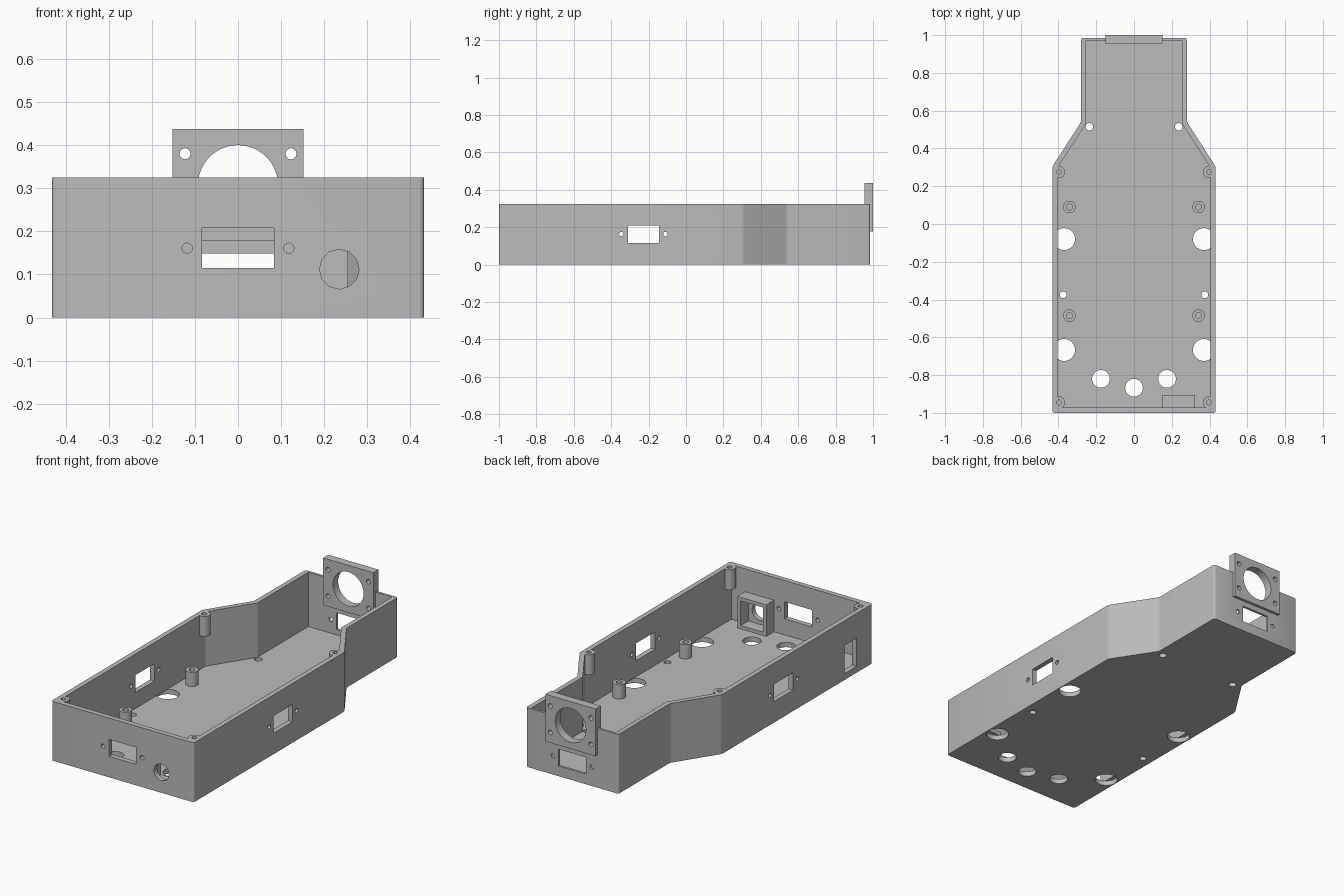
import bpy, bmesh, math
from mathutils import Matrix, Vector

if "Cube" in bpy.data.objects:
    bpy.data.objects.remove(bpy.data.objects["Cube"], do_unlink=True)

GREY = bpy.data.materials.new("plain grey")
GREY.use_nodes = True
COLOUR = (0.5, 0.5, 0.5, 1)
GREY.diffuse_color = COLOUR
GREY.node_tree.nodes["Principled BSDF"].inputs["Base Color"].default_value = COLOUR

HEIGHT, FLOOR = 0.325, 0.027
AXES = {"X": Matrix.Rotation(math.pi / 2, 4, "Y"),
        "Y": Matrix.Rotation(math.pi / 2, 4, "X"),
        "Z": Matrix.Identity(4)}


def add_box(bm, x0, x1, y0, y1, z0, z1):
    centre = Vector((x0 + x1, y0 + y1, z0 + z1)) / 2
    size = Matrix.Diagonal((x1 - x0, y1 - y0, z1 - z0, 1))
    bmesh.ops.create_cube(bm, size=1, matrix=Matrix.Translation(centre) @ size)


def add_rod(bm, centre, radius, length, axis="Z", sides=24):
    bmesh.ops.create_cone(bm, cap_ends=True, segments=sides, radius1=radius, radius2=radius,
                          depth=length, matrix=Matrix.Translation(centre) @ AXES[axis])


def add_prism(bm, outline, z0, z1, round_off=0):
    face = bm.faces.new([bm.verts.new((x, y, z0)) for x, y in outline])
    top = bmesh.ops.extrude_face_region(bm, geom=[face])["geom"]
    bmesh.ops.translate(bm, vec=(0, 0, z1 - z0),
                        verts=[v for v in top if isinstance(v, bmesh.types.BMVert)])
    if round_off:
        upright = [e for e in bm.edges if abs(e.verts[0].co.z - e.verts[1].co.z) > 0.1]
        bmesh.ops.bevel(bm, geom=upright, offset=round_off, segments=3,
                        profile=0.5, affect="EDGES")


def finish(bm, name):
    bmesh.ops.recalc_face_normals(bm, faces=bm.faces)
    mesh = bpy.data.meshes.new(name)
    bm.to_mesh(mesh)
    bm.free()
    mesh.materials.append(GREY)
    obj = bpy.data.objects.new(name, mesh)
    bpy.context.collection.objects.link(obj)
    return obj


def cut(obj, bm):
    cutter = finish(bm, "cutter")
    cutter.hide_render = True
    mod = obj.modifiers.new("cut", "BOOLEAN")
    mod.operation, mod.solver, mod.object = "DIFFERENCE", "EXACT", cutter
    bpy.context.view_layer.objects.active = obj
    bpy.ops.object.modifier_apply(modifier=mod.name)
    bpy.data.objects.remove(cutter, do_unlink=True)


def smooth(obj):
    bpy.ops.object.select_all(action="DESELECT")
    obj.select_set(True)
    bpy.context.view_layer.objects.active = obj
    bpy.ops.object.shade_smooth_by_angle(angle=math.radians(32))


def mirrored(half):
    return half + [(-x, y) for x, y in reversed(half)]


# Tray shell: wide body tapering to a narrow neck
shell = bmesh.new()
add_prism(shell, mirrored([(0.432, -1), (0.432, 0.305), (0.28, 0.54), (0.28, 0.985)]),
          0, HEIGHT, 0.012)
tray = finish(shell, "tray")
hollow = bmesh.new()
add_prism(hollow, mirrored([(0.405, -0.972), (0.405, 0.297), (0.254, 0.531), (0.254, 0.972)]),
          FLOOR, HEIGHT + 0.1)
cut(tray, hollow)

POSTS = [(s * 0.397, y) for s in (-1, 1) for y in (-0.945, 0.275)]
STANDOFFS = [(s * 0.342, y) for s in (-1, 1) for y in (-0.485, 0.09)]


def add_fan_holes(bm):
    add_rod(bm, (0, 0.98, 0.307), 0.093, 0.1, "Y", 48)
    for x in (-0.123, 0.123):
        for z in (0.235, 0.38):
            add_rod(bm, (x, 0.98, z), 0.013, 0.1, "Y", 12)


# Openings in the floor and walls
holes = bmesh.new()
for side in (-1, 1):
    for y in (-0.08, -0.667):
        add_rod(holes, (side * 0.37, y, 0), 0.058, 2 * FLOOR, sides=32)
    add_rod(holes, (side * 0.175, -0.82, 0), 0.047, 0.1)
    add_rod(holes, (side * 0.237, 0.515, 0), 0.02, 0.1)
    add_rod(holes, (side * 0.375, -0.375, 0), 0.018, 0.1)
    # Side wall sockets with screw holes
    x = side * 0.42
    add_box(holes, x - 0.05, x + 0.05, -0.31, -0.145, 0.115, 0.21)
    for y in (-0.346, -0.11):
        add_rod(holes, (x, y, 0.163), 0.012, 0.1, "X", 12)
    # Screw holes beside the end sockets
    for y, z in ((-0.985, 0.161), (0.98, 0.102)):
        add_rod(holes, (side * 0.118, y, z), 0.012, 0.1, "Y", 12)
add_rod(holes, (0, -0.867, 0), 0.047, 0.1)
add_box(holes, -0.083, 0.083, -1.05, -0.93, 0.115, 0.208)
add_box(holes, -0.083, 0.083, 0.93, 1.05, 0.056, 0.148)
add_box(holes, -0.47, -0.38, -0.86, -0.755, 0.035, 0.19)
add_rod(holes, (0.235, -0.985, 0.112), 0.046, 0.1, "Y", 12)
for x, y in POSTS:
    add_rod(holes, (x, y, HEIGHT), 0.013, 0.16, sides=12)
add_fan_holes(holes)
cut(tray, holes)
smooth(tray)


def tube(name, x, y, z0, z1, outer, bore, depth):
    body = bmesh.new()
    add_rod(body, (x, y, (z0 + z1) / 2), outer, z1 - z0)
    obj = finish(body, name)
    drill = bmesh.new()
    add_rod(drill, (x, y, z1), bore, 2 * depth, sides=12)
    cut(obj, drill)
    smooth(obj)


# Lid screw posts hanging from the rim, board standoffs on the floor
for x, y in POSTS:
    tube("lid_post", x, y, 0.215, HEIGHT, 0.032, 0.013, 0.08)
for x, y in STANDOFFS:
    tube("board_standoff", x, y, FLOOR - 0.005, 0.105, 0.033, 0.016, 0.07)

# Upright mounting plate on the back wall
plate = bmesh.new()
add_box(plate, -0.152, 0.152, 0.955, 1, 0.178, 0.437)
back_plate = finish(plate, "back_plate")
# Back plate openings
openings = bmesh.new()
add_fan_holes(openings)
cut(back_plate, openings)
smooth(back_plate)

# Square collar around the round front opening
collar = bmesh.new()
add_box(collar, 0.147, 0.322, -0.975, -0.905, FLOOR - 0.005, 0.2)
front_collar = finish(collar, "front_collar")
recess = bmesh.new()
add_box(recess, 0.167, 0.302, -1.02, -0.85, 0.045, 0.18)
cut(front_collar, recess)
